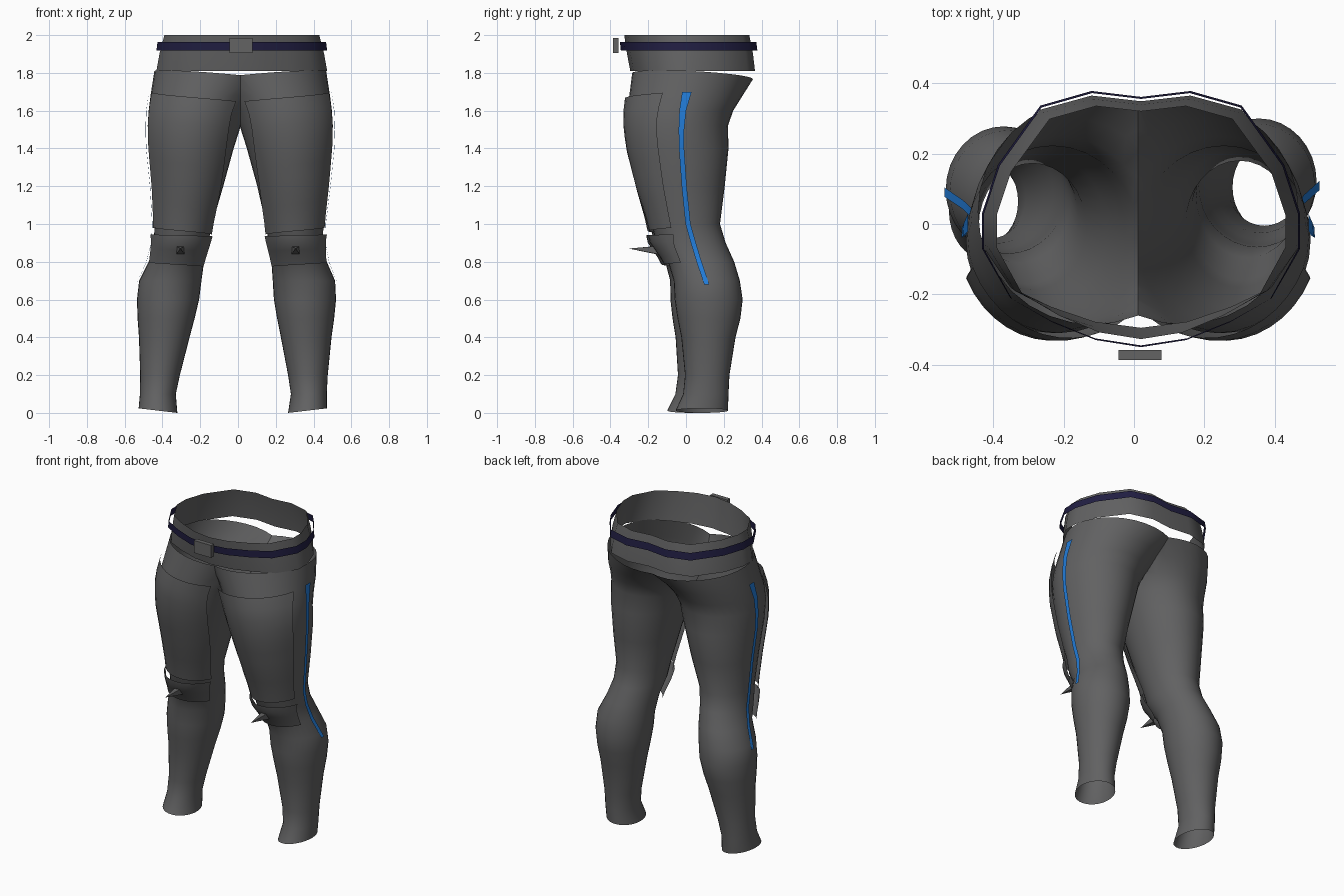
import bpy, bmesh, math

if "Cube" in bpy.data.objects:
    bpy.data.objects.remove(bpy.data.objects["Cube"])

C = 0.012  # centre seam in x


def material(name, rgb):
    m = bpy.data.materials.new(name)
    m.diffuse_color = (*rgb, 1)
    m.use_nodes = True
    m.node_tree.nodes["Principled BSDF"].inputs["Base Color"].default_value = m.diffuse_color
    return m


GREY = material("charcoal cloth", (0.12, 0.12, 0.122))
STEEL = material("buckle grey", (0.125, 0.125, 0.125))
NAVY = material("navy belt", (0.015, 0.013, 0.055))
BLUE = material("blue stripe", (0.016, 0.2, 0.68))


def finish(name, bm, mat, smooth=True):
    bmesh.ops.recalc_face_normals(bm, faces=bm.faces)
    me = bpy.data.meshes.new(name)
    bm.to_mesh(me)
    bm.free()
    me.materials.append(mat)
    ob = bpy.data.objects.new(name, me)
    bpy.context.collection.objects.link(ob)
    if smooth:
        bpy.ops.object.select_all(action='DESELECT')
        bpy.context.view_layer.objects.active = ob
        ob.select_set(True)
        bpy.ops.object.shade_smooth_by_angle(angle=math.radians(45))
    return ob


def grid(rows, closed=False):
    """Skin a list of equally long point rows."""
    bm = bmesh.new()
    vs = [[bm.verts.new(p) for p in r] for r in rows]
    n = len(rows[0])
    for a, b in zip(vs, vs[1:]):
        for i in range(n if closed else n - 1):
            j = (i + 1) % n
            bm.faces.new((a[i], a[j], b[j], b[i]))
    return bm


# leg cross-sections: z, inner x, outer x, front y, back y
LEG = [(0.0, .253, .458, -.055, .222), (.1, .268, .458, -.015, .225),
       (.2, .253, .463, -.005, .23), (.4, .215, .483, -.025, .262),
       (.5, .195, .497, -.045, .288), (.6, .178, .507, -.06, .30),
       (.7, .172, .502, -.065, .285), (.8, .165, .458, -.095, .255),
       (.9, .15, .438, -.16, .21), (1.0, .135, .44, -.18, .18),
       (1.2, .09, .465, -.245, .205), (1.4, .035, .485, -.295, .225),
       (1.52, -.003, .49, -.31, .222), (1.6, -.035, .485, -.31, .25),
       (1.68, -.09, .475, -.30, .30), (1.8, -.2, .455, -.285, .355)]


def section(z):
    z = min(max(z, 0), 1.8)
    for a, b in zip(LEG, LEG[1:]):
        if z <= b[0]:
            t = (z - a[0]) / (b[0] - a[0])
            _, x0, x1, y0, y1 = [p + (q - p) * t for p, q in zip(a, b)]
            return (x0 + x1) / 2, (y0 + y1) / 2, (x1 - x0) / 2, (y1 - y0) / 2


def leg_point(s, z, a, off=0.0):
    """Point on the leg at height z and angle a (0 = outer side, -90 = front)."""
    cx, cy, rx, ry = section(z)
    x = cx + (rx + off) * math.cos(a)
    y = cy + (ry + off) * math.sin(a)
    if s < 0:  # the left leg stands slightly wider and further forward
        k = max(0, 1 - z / 1.2)
        x, y = x + .08 * k, y - .045 * k
    return [C + s * x, y, z]


def patch(s, z_out, z_in, a_out, a_in, off, nz, na=12):
    """Sheet floating over the leg; a_out, a_in and off are (top, bottom) pairs."""
    rows = []
    for i in range(nz + 1):
        t = i / nz
        lerp = lambda p: p[0] + (p[1] - p[0]) * t
        row = []
        for j in range(na + 1):
            u = j / na
            a = math.radians(lerp(a_out) * (1 - u) + lerp(a_in) * u)
            p = leg_point(s, lerp(z_out) * (1 - u) + lerp(z_in) * u, a, lerp(off))
            p[0] = C + s * max(.003, s * (p[0] - C))
            row.append(p)
        rows.append(row)
    return grid(rows)


# stripe path: z, y, width
STRIPE = [(1.7, .005, .048), (1.6, -.018, .034), (1.5, -.025, .028), (1.4, -.024, .026),
          (1.2, -.01, .025), (1.0, .01, .025), (.9, .038, .025), (.8, .07, .025), (.68, .11, .025)]

for s, side in ((1, "right"), (-1, "left")):
    # trouser leg: open tube, trimmed on the centre seam
    rows = []
    for k, r in enumerate(LEG):
        row = []
        for i in range(32):
            a = 2 * math.pi * i / 32
            p = leg_point(s, r[0], a)
            if k == 0:
                p[2] = .012 + .012 * math.cos(a)
            if k == len(LEG) - 1:
                p[2] = 1.775 + .08 * abs(p[0] - C) - .05 * p[1]
            row.append(p)
        rows.append(row)
    bm = grid(rows, True)
    bmesh.ops.bisect_plane(bm, geom=bm.verts[:] + bm.edges[:] + bm.faces[:],
                           plane_co=(C, 0, 0), plane_no=(s, 0, 0), clear_inner=True)
    finish(side + "_leg", bm, GREY)

    # thigh plate and knee pad
    finish(side + "_thigh_plate",
           patch(s, (1.695, .98), (1.65, .945), (-23, -24), (-128, -158), (.022, .022), 10), GREY)
    finish(side + "_knee_pad",
           patch(s, (.945, .795), (.935, .775), (-22, -33), (-155, -150), (.033, .024), 4), GREY)

    # knee spike: four-sided pyramid
    k = leg_point(s, .865, math.radians(-90))
    x, y = (.305 if s > 0 else -.305), k[1] - .012
    bm = bmesh.new()
    base = [bm.verts.new((x + dx * .021, y, .862 + dz * .021))
            for dx, dz in ((-1, -1), (1, -1), (1, 1), (-1, 1))]
    tip = bm.verts.new((x, -.305, .87))
    bm.faces.new(base)
    for i in range(4):
        bm.faces.new((base[i], base[(i + 1) % 4], tip))
    finish(side + "_knee_spike", bm, GREY, False)

    # side stripe
    rows = []
    for z, y, w in STRIPE:
        _, cy, _, ry = section(z)
        rows.append([leg_point(s, z, math.asin((y + d * w / 2 - cy) / ry), .013) for d in (-1, 1)])
    finish(side + "_stripe", grid(rows), BLUE)

# waist outline, right half from back to front
HALF = [(0, .365), (.14, .382), (.285, .34), (.405, .17), (.45, .03), (.45, -.07),
        (.37, -.21), (.255, -.275), (.13, -.325), (0, -.345)]
RING = HALF + [(-x, y) for x, y in HALF[-2:0:-1]]


def waist_ring(z, half, front, back):
    return [(.02 + x * half / .45, y * (back / .382 if y > 0 else front / .345), z) for x, y in RING]


finish("waistband", grid([waist_ring(1.81, .452, .295, .365), waist_ring(1.9, .436, .312, .355),
                          waist_ring(2.0, .41, .327, .335)], True), GREY)
finish("belt", grid([waist_ring(1.918, .452, .345, .378),
                     waist_ring(1.964, .446, .35, .372)], True), NAVY)

# buckle
bm = bmesh.new()
bmesh.ops.create_cube(bm, size=1)
for v in bm.verts:
    v.co = (.017 + v.co.x * .122, -.372 + v.co.y * .028, 1.944 + v.co.z * .08)
finish("buckle", bm, STEEL, False)
